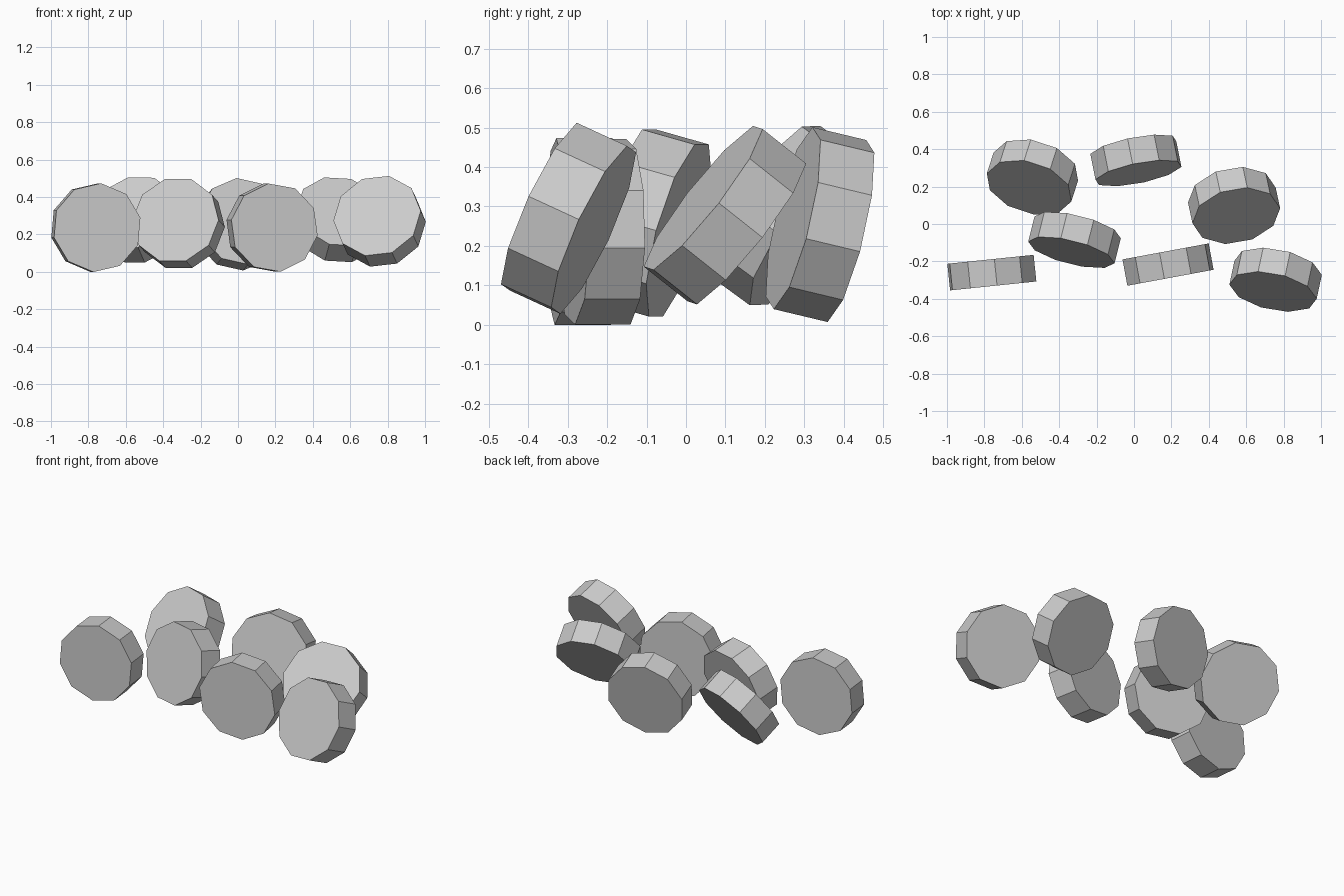
import bpy, bmesh
from math import sin, cos, pi, radians
from mathutils import Vector

if "Cube" in bpy.data.objects:
    bpy.data.objects.remove(bpy.data.objects["Cube"])

SIDES, RADIUS, THICK = 10, 0.238, 0.143


def disc(name, centre, facing, roll):
    """Ten-sided disc: facing is its axis, roll turns its rim about the axis."""
    n = Vector(facing).normalized()
    u = Vector((-n.y, n.x, 0)).normalized()   # sideways
    v = n.cross(u)                            # upwards
    c = Vector(centre)
    bm = bmesh.new()
    rings = []
    for s in (-0.5, 0.5):
        ring = []
        for i in range(SIDES):
            a = radians(roll) + 2 * pi * i / SIDES
            ring.append(bm.verts.new(c + n * THICK * s + RADIUS * (u * sin(a) + v * cos(a))))
        rings.append(ring)
    back, front = rings
    bm.faces.new(back)
    bm.faces.new(front[::-1])
    for i in range(SIDES):
        j = (i + 1) % SIDES
        bm.faces.new((back[i], front[i], front[j], back[j]))
    bmesh.ops.recalc_face_normals(bm, faces=bm.faces[:])
    mesh = bpy.data.meshes.new(name)
    bm.to_mesh(mesh)
    bm.free()
    bpy.context.collection.objects.link(bpy.data.objects.new(name, mesh))


# Upright discs
disc("upright_disc_left", (-0.76, -0.26, 0.236), (0.103, -0.995, 0), 5)
disc("upright_disc_right", (0.182, -0.217, 0.236), (0.182, -0.983, 0), -8)

# Discs leaning back by different amounts
disc("leaning_disc_front_right", (0.757, -0.298, 0.27), (-0.19, -0.89, 0.41), 11)
disc("leaning_disc_middle", (-0.318, -0.085, 0.258), (-0.235, -0.935, 0.265), 18)
disc("leaning_disc_back", (0.01, 0.34, 0.254), (0.19, -0.955, 0.228), -5)
disc("leaning_disc_back_left", (-0.543, 0.251, 0.277), (-0.25, -0.78, 0.57), 19)
disc("leaning_disc_right", (0.535, 0.099, 0.278), (0.165, -0.77, 0.61), 22)
